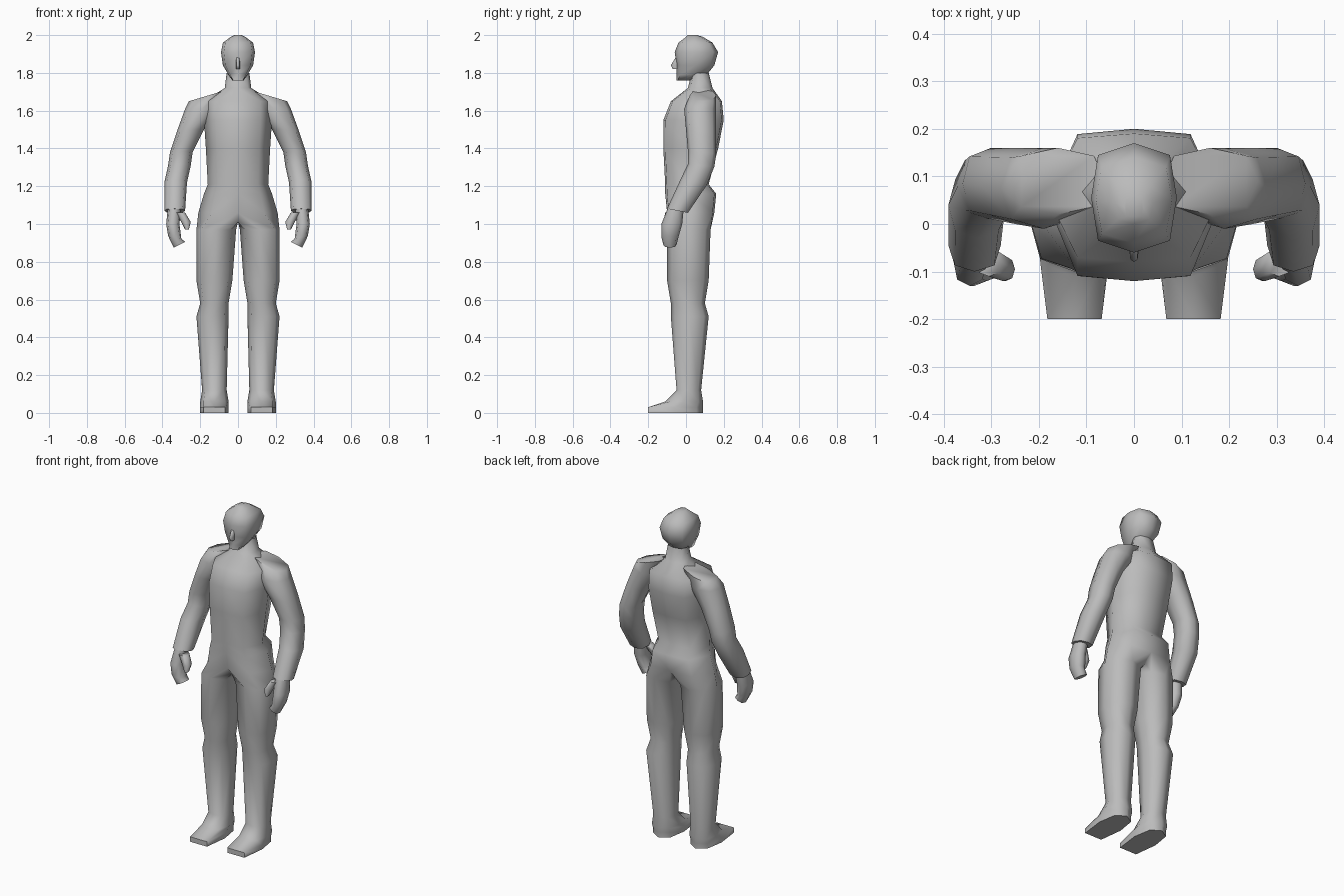
import bpy, bmesh, math
from mathutils import Vector

cube = bpy.data.objects.get("Cube")
if cube:
    bpy.data.objects.remove(cube, do_unlink=True)

grey = bpy.data.materials.new("plain grey")
grey.use_nodes = True
tone = (.5, .5, .5, 1)
grey.diffuse_color = tone
grey.node_tree.nodes["Principled BSDF"].inputs["Base Color"].default_value = tone

SIDES = 8
# How far the rounded corners reach towards the bounding box, across and in depth
LIMB = (.76, .76)
TRUNK = (.66, .93)
HEAD = (.84, .78)


def ring(height, inner, outer, front, back, slope_x=0, slope_y=0, corner=LIMB):
    """Section of a limb: starts at the front and turns towards the outer side."""
    middle = Vector((inner + outer, front + back)) / 2
    points = []
    for i in range(SIDES):
        angle = math.tau * i / SIDES
        u, v = math.sin(angle), -math.cos(angle)
        if i % 2:
            u, v = math.copysign(corner[0], u), math.copysign(corner[1], v)
        dx, dy = u * (outer - inner) / 2, v * (back - front) / 2
        lift = dx * slope_x + dy * slope_y
        points.append(Vector((middle.x + dx, middle.y + dy, height + lift)))
    return points


def centred(corner, height, half_width, front, back, slope_y=0):
    """Section of the trunk or head, symmetric about the middle plane."""
    return ring(height, -half_width, half_width, front, back,
                slope_y=slope_y, corner=corner)


def bridge(bm, rings, closed=True):
    rows = [[bm.verts.new(point) for point in section] for section in rings]
    count = len(rows[0])
    for low, high in zip(rows, rows[1:]):
        for i in range(count if closed else count - 1):
            j = (i + 1) % count
            bm.faces.new((low[i], low[j], high[j], high[i]))
    return rows


def finish(name, bm, mirrored):
    bmesh.ops.remove_doubles(bm, verts=bm.verts, dist=.001)
    bmesh.ops.recalc_face_normals(bm, faces=bm.faces)
    mesh = bpy.data.meshes.new(name)
    bm.to_mesh(mesh)
    bm.free()
    mesh.materials.append(grey)
    part = bpy.data.objects.new(name, mesh)
    bpy.context.collection.objects.link(part)
    bpy.ops.object.select_all(action="DESELECT")
    part.select_set(True)
    bpy.context.view_layer.objects.active = part
    bpy.ops.object.shade_smooth_by_angle(angle=math.radians(65))
    if mirrored:
        part.modifiers.new("mirror", "MIRROR")


def loft(name, rings, mirrored=True):
    bm = bmesh.new()
    rows = bridge(bm, rings)
    bm.faces.new(rows[0])
    bm.faces.new(rows[-1])
    finish(name, bm, mirrored)


# Trunk: neck, shoulders, chest, waist, seat and hips
trunk = [
    centred(LIMB, 1.8, .06, .03, .12),
    centred(LIMB, 1.72, .07, .01, .14),
    centred(TRUNK, 1.65, .18, -.08, .19),
    centred(TRUNK, 1.55, .18, -.12, .2),
    centred(TRUNK, 1.4, .17, -.12, .17),
    centred(TRUNK, 1.21, .16, -.11, .12),
    centred(TRUNK, 1.16, .18, -.11, .16),
    centred(TRUNK, 1.06, .21, -.1, .15),
]

# Leg: its top joins the outer half of the hips to the crotch line
outer_half = slice(SIDES // 2 + 1)
crotch = [Vector((0, y, 1.01)) for y in (.1, .02, -.06)]
leg = [
    trunk[-1][outer_half] + crotch,
    ring(.97, .01, .22, -.1, .13),
    ring(.7, .03, .22, -.1, .12),
    ring(.58, .05, .2, -.08, .1),
    ring(.51, .05, .22, -.08, .12),
    ring(.12, .06, .19, -.05, .08),
    ring(.06, .05, .2, -.11, .09),
]

# Foot: a flat sole with a straight toe edge
for height in (.03, 0):
    sole = ring(height, .05, .2, -.2, .09)
    for i in (-1, 0, 1):
        sole[i].y = sole[0].y
    leg.append(sole)

bm = bmesh.new()
bridge(bm, [section[outer_half] for section in trunk], closed=False)
bm.faces.new(bridge(bm, leg)[-1])
finish("body_and_legs", bm, True)

# Arm: shoulder slope from the neck, upper arm, elbow, forearm and cuff
loft("arm", [
    ring(1.68, .06, .26, .02, .16, slope_x=-.3),
    ring(1.61, .1, .28, -.01, .16),
    ring(1.5, .18, .32, 0, .16),
    ring(1.38, .24, .36, .01, .16, slope_y=-.1),
    ring(1.31, .25, .37, .01, .15, slope_y=-.1),
    ring(1.22, .27, .39, -.03, .11, slope_y=-.2),
    ring(1.07, .28, .39, -.1, .01, slope_y=-.2),
])

# Hand: palm, curled fingers and thumb
loft("hand", [
    ring(1.1, .3, .37, -.09, -.01),
    ring(1, .31, .38, -.13, -.02),
    ring(.93, .3, .37, -.13, -.04, slope_x=.2),
    ring(.89, .28, .34, -.12, -.05, slope_x=-.5),
])
loft("thumb", [
    ring(1.06, .28, .33, -.11, -.05),
    ring(1.01, .25, .3, -.12, -.07),
    ring(.97, .26, .28, -.12, -.09),
])

# Head: chin, jaw, cheeks, brow, forehead and crown
loft("head", [
    centred(HEAD, 1.76, .03, -.05, .02),
    centred(HEAD, 1.79, .05, -.05, .11),
    centred(HEAD, 1.84, .08, -.05, .15),
    centred(HEAD, 1.91, .09, -.06, .17),
    centred(HEAD, 1.96, .08, -.04, .14),
    centred(HEAD, 1.99, .04, 0, .09),
    centred(HEAD, 2, .02, .01, .06),
], mirrored=False)

# Nose: slim wedge from brow to tip
loft("nose", [
    centred(LIMB, 1.89, .01, -.05, -.03),
    centred(LIMB, 1.84, .01, -.08, -.03),
    centred(LIMB, 1.82, .01, -.07, -.03),
], mirrored=False)
